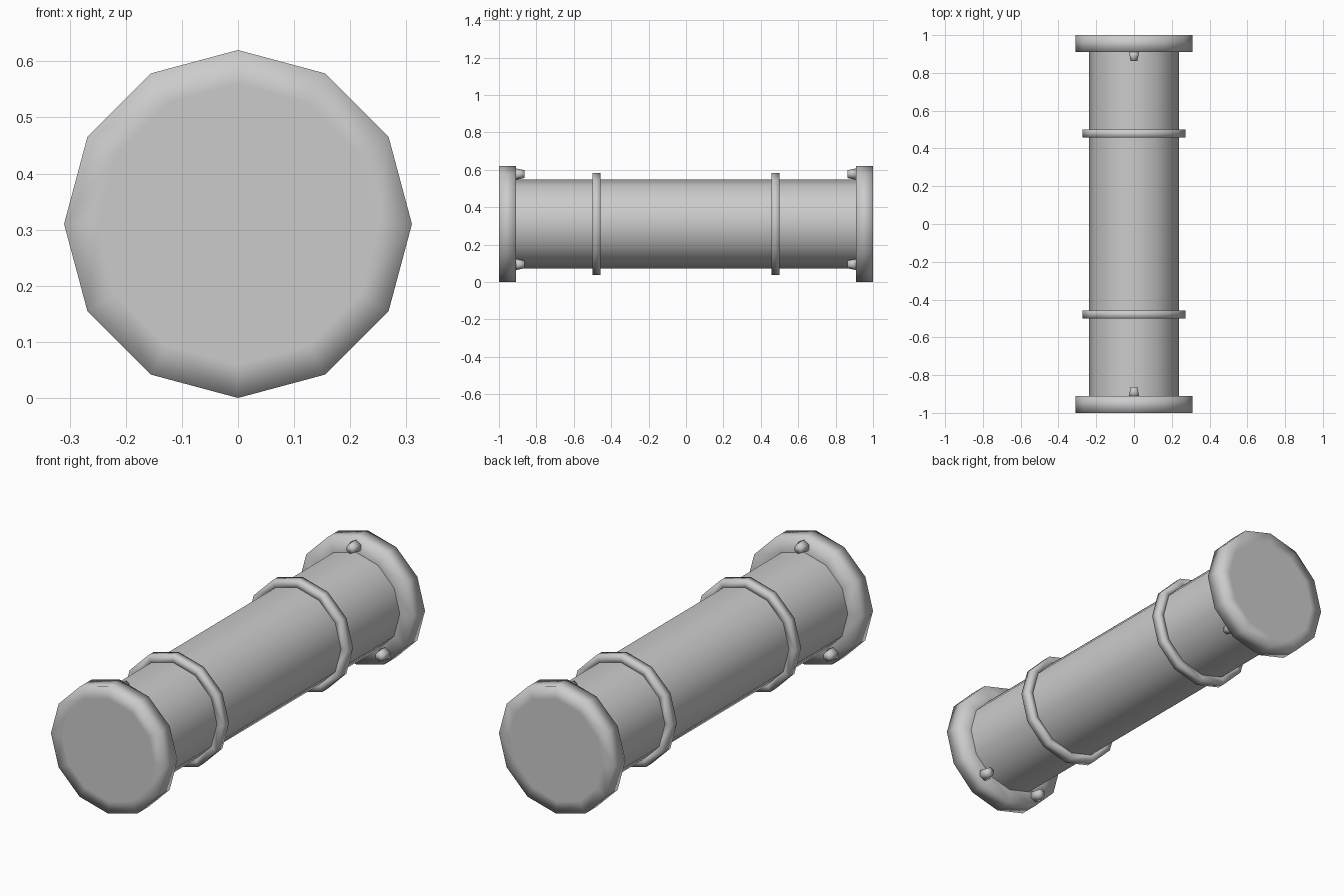
import bpy, bmesh, math
from mathutils import Matrix

if "Cube" in bpy.data.objects:
    bpy.data.objects.remove(bpy.data.objects["Cube"])

SIDES = 12
AXIS_Z = 0.31


def lathe(name, profile, closed=False):
    """Spin (radius, y) points round the long axis; radius 0 makes a pole-free cap."""
    bm = bmesh.new()
    rings = []
    for r, y in profile:
        rings.append([bm.verts.new((r * math.cos(math.tau * i / SIDES), y,
                                    AXIS_Z + r * math.sin(math.tau * i / SIDES)))
                      for i in range(SIDES)])
    pairs = list(zip(rings, rings[1:]))
    if closed:
        pairs.append((rings[-1], rings[0]))
    for a, b in pairs:
        for i in range(SIDES):
            j = (i + 1) % SIDES
            bm.faces.new((a[i], a[j], b[j], b[i]))
    if not closed:
        bm.faces.new(rings[0])
        bm.faces.new(rings[-1])
    return finish(name, bm)


def finish(name, bm):
    bmesh.ops.recalc_face_normals(bm, faces=bm.faces)
    for f in bm.faces:
        f.smooth = True
    mesh = bpy.data.meshes.new(name)
    bm.to_mesh(mesh)
    bm.free()
    obj = bpy.data.objects.new(name, mesh)
    bpy.context.collection.objects.link(obj)
    return obj


def bolt(name, x, z, s):
    """Tapered six-sided bolt head on the inner face of an end cap."""
    bm = bmesh.new()
    rot = Matrix.Rotation(math.radians(90 * s), 4, 'X')
    spin = Matrix.Rotation(math.radians(90), 4, 'Y')
    bmesh.ops.create_cone(bm, cap_ends=True, segments=6, radius1=0.031,
                          radius2=0.021, depth=0.05,
                          matrix=Matrix.Translation((x, s * 0.888, AXIS_Z + z)) @ rot)
    return finish(name, bm)


# Main tube
body = lathe("tube_body", [(0.237, -0.95), (0.237, 0.95)])
for f in body.data.polygons:
    f.use_smooth = len(f.vertices) == 4

for s, end in ((-1, "front"), (1, "back")):
    # End cap with a flat centre and soft-shaded rim
    lathe(end + "_end_cap", [(0.25, s * 1.0), (0.31, s * 1.0),
                             (0.31, s * 0.91), (0.23, s * 0.91)])
    # Raised band round the tube
    lathe(end + "_band", [(0.23, s * 0.457), (0.272, s * 0.457),
                          (0.272, s * 0.5), (0.23, s * 0.5)], closed=True)
    # Three bolts: one on top, two underneath
    for n, deg in enumerate((90, -54, -126)):
        a = math.radians(deg)
        bolt(f"{end}_bolt_{n + 1}", 0.267 * math.cos(a), 0.267 * math.sin(a), s)
